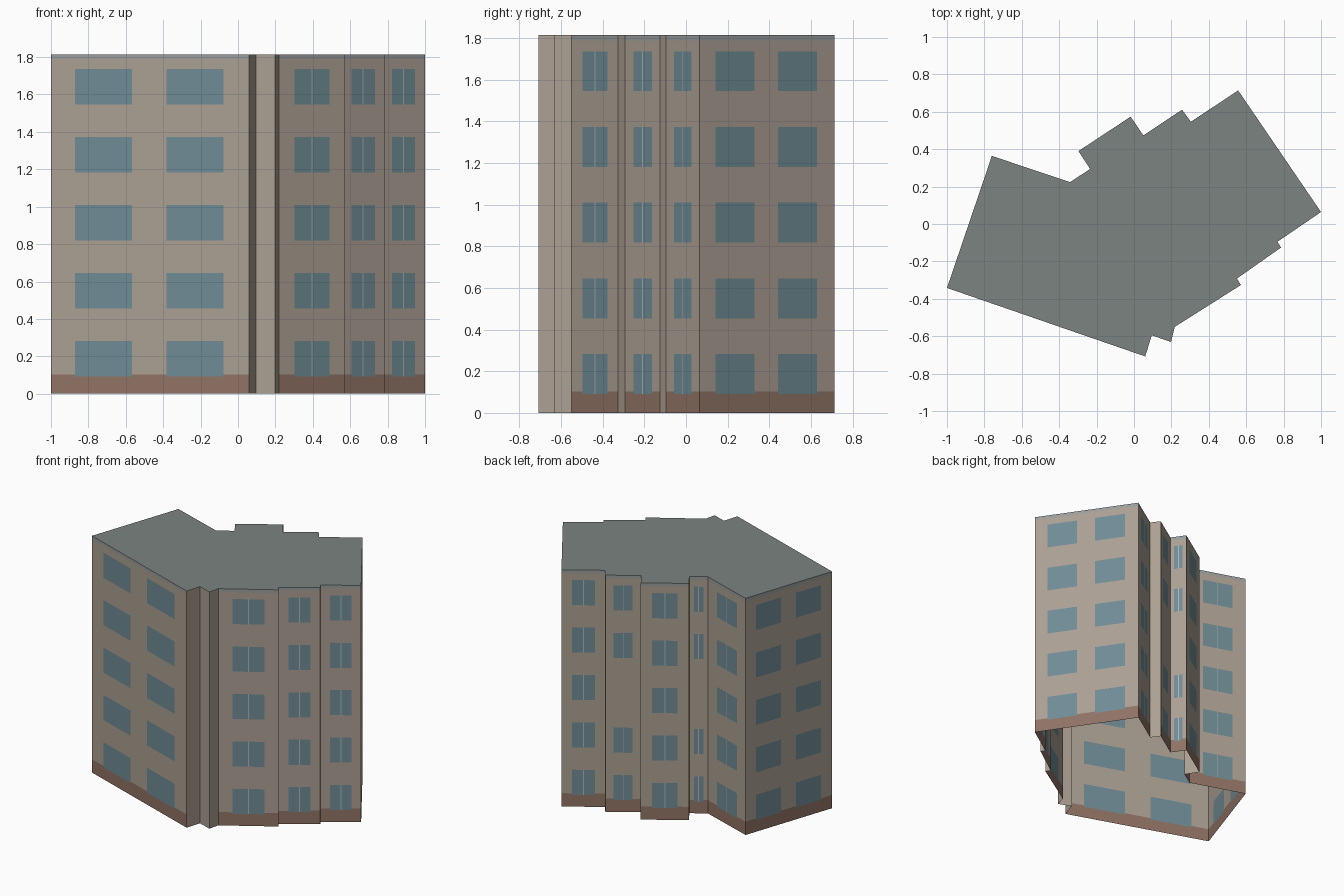
import bpy
import bmesh
from mathutils import Vector

if "Cube" in bpy.data.objects:
    bpy.data.objects.remove(bpy.data.objects["Cube"])

H = 1.815          # roof height
PLINTH = 0.102     # top of brown base band
CORNICE = 1.79     # bottom of grey top band

# Footprint corners, counter-clockwise, each with the style of the wall that starts there
FOOTPRINT = [
    (-1.0, -0.342, "double"), (0.06, -0.708, "plain"), (0.095, -0.595, "plain"),
    (0.198, -0.631, "plain"), (0.218, -0.55, "single"), (0.572, -0.326, "plain"),
    (0.55, -0.292, "single"), (0.786, -0.126, "plain"), (0.767, -0.095, "single"),
    (1.0, 0.064, "double"), (0.557, 0.714, "single"), (0.304, 0.547, "plain"),
    (0.257, 0.611, "gap"), (0.05, 0.474, "gap"), (-0.018, 0.574, "single"),
    (-0.297, 0.39, "plain"), (-0.235, 0.294, "gap"), (-0.342, 0.224, "single"),
    (-0.76, 0.364, "double"),
]

# Window spans along a wall, as fractions of its length
SPANS = {
    "plain": [],
    "double": [(0.121, 0.408), (0.583, 0.87)],
    "single": [(0.237, 0.768)],
    "gap": [(0.237, 0.768)],      # same, but the middle floor is blank
}
FLOORS = [(0.091 + 0.3636 * i, 0.283 + 0.3636 * i) for i in range(5)]

COLOURS = {
    "walls": (0.41, 0.35, 0.29, 1),
    "plinth": (0.28, 0.17, 0.13, 1),
    "window_panes": (0.16, 0.26, 0.30, 1),
    "window_mullions": (0.42, 0.46, 0.46, 1),
    "cornice": (0.32, 0.34, 0.33, 1),
    "roof": (0.20, 0.23, 0.22, 1),
}
parts = {name: bmesh.new() for name in COLOURS}


def add_face(part, points):
    bm = parts[part]
    bm.faces.new([bm.verts.new(p) for p in points])


def part_at(style, u, z, half_bar):
    """Which part covers the point (u, z) of a wall."""
    if style == "plain":
        return "walls"
    for floor, (low, high) in enumerate(FLOORS):
        if low < z < high and not (style == "gap" and floor == 2):
            for left, right in SPANS[style]:
                if left < u < right:
                    bar = style != "double" and abs(u - (left + right) / 2) < half_bar
                    return "window_mullions" if bar else "window_panes"
    if z < PLINTH:
        return "plinth"
    return "cornice" if z > CORNICE else "walls"


def build_wall(a, b, style):
    """Cut one wall into a grid of flush cells and hand each to its part."""
    half_bar = 0.003 / (b - a).length
    us, zs = {0, 1}, {0, H}
    if style != "plain":
        zs |= {PLINTH, CORNICE} | {z for floor in FLOORS for z in floor}
    for left, right in SPANS[style]:
        us |= {left, right}
        if style != "double":
            mid = (left + right) / 2
            us |= {mid - half_bar, mid + half_bar}
    us, zs = sorted(us), sorted(zs)
    for u0, u1 in zip(us, us[1:]):
        p, q = a.lerp(b, u0), a.lerp(b, u1)
        for z0, z1 in zip(zs, zs[1:]):
            part = part_at(style, (u0 + u1) / 2, (z0 + z1) / 2, half_bar)
            add_face(part, [(p.x, p.y, z0), (q.x, q.y, z0),
                            (q.x, q.y, z1), (p.x, p.y, z1)])


# Walls all round the footprint; the underside stays open
for i, (x, y, style) in enumerate(FOOTPRINT):
    nx, ny, _ = FOOTPRINT[(i + 1) % len(FOOTPRINT)]
    build_wall(Vector((x, y)), Vector((nx, ny)), style)

# Flat roof
add_face("roof", [(x, y, H) for x, y, _ in FOOTPRINT])

# Turn each part into a coloured object
for name, bm in parts.items():
    bmesh.ops.remove_doubles(bm, verts=bm.verts[:], dist=0.0001)
    mesh = bpy.data.meshes.new(name)
    bm.to_mesh(mesh)
    bm.free()
    mat = bpy.data.materials.new(name)
    mat.diffuse_color = COLOURS[name]
    mat.use_nodes = True
    mat.node_tree.nodes["Principled BSDF"].inputs["Base Color"].default_value = mat.diffuse_color
    mesh.materials.append(mat)
    bpy.context.collection.objects.link(bpy.data.objects.new(name, mesh))
